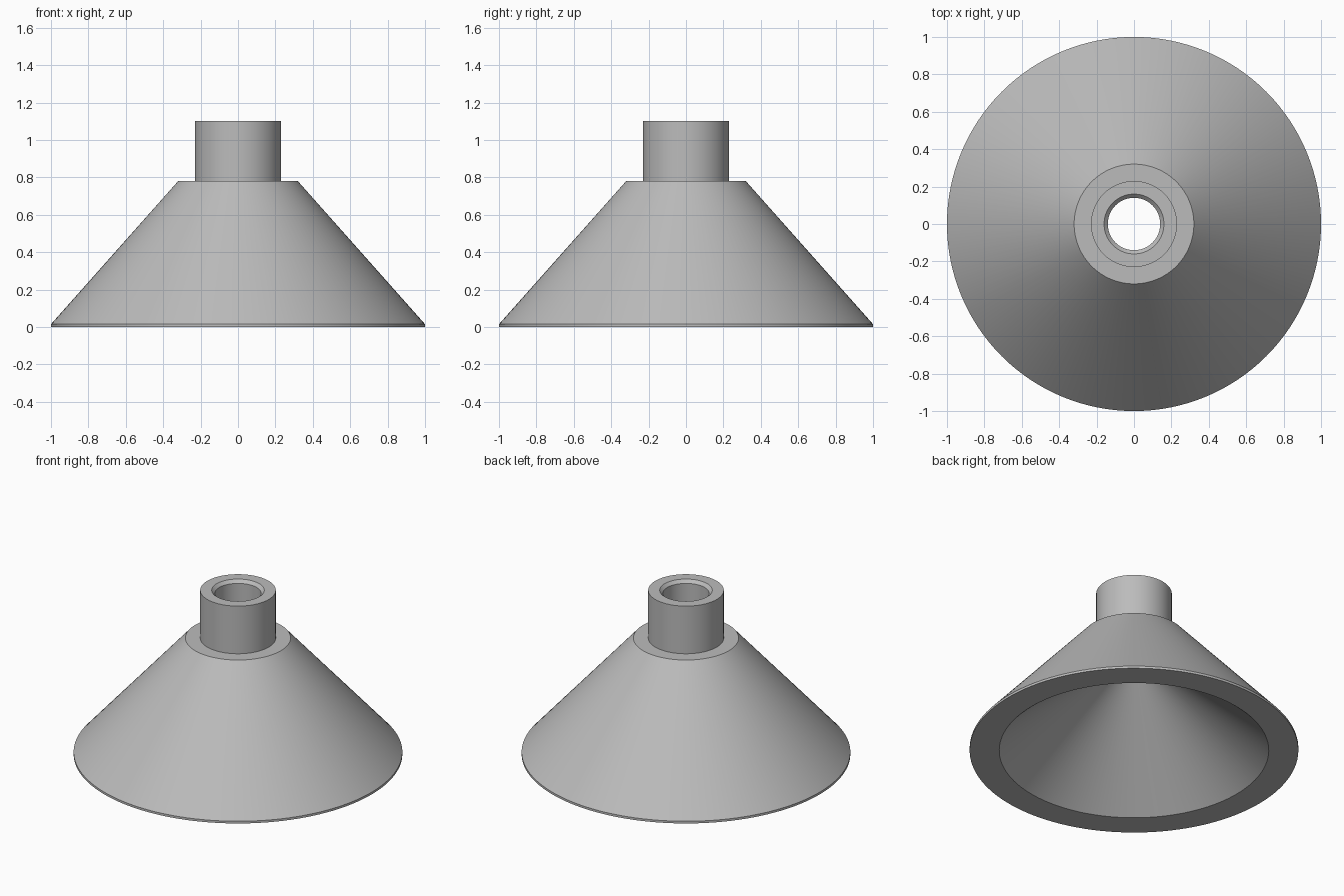
import bpy, bmesh, math

if "Cube" in bpy.data.objects:
    bpy.data.objects.remove(bpy.data.objects["Cube"])

SEGMENTS = 128

grey = bpy.data.materials.new("plain_grey")
grey.diffuse_color = (0.5, 0.5, 0.5, 1)
grey.use_nodes = True
grey.node_tree.nodes["Principled BSDF"].inputs["Base Color"].default_value = grey.diffuse_color


def lathe(name, profile, material):
    """Revolve a closed (radius, height) profile around the z axis."""
    bm = bmesh.new()
    rings = []
    for i in range(SEGMENTS):
        a = 2 * math.pi * i / SEGMENTS
        rings.append([bm.verts.new((r * math.cos(a), r * math.sin(a), z))
                      for r, z in profile])
    n = len(profile)
    for i in range(SEGMENTS):
        here, there = rings[i], rings[(i + 1) % SEGMENTS]
        for j in range(n):
            k = (j + 1) % n
            bm.faces.new((here[j], there[j], there[k], here[k]))
    bmesh.ops.recalc_face_normals(bm, faces=bm.faces)
    mesh = bpy.data.meshes.new(name)
    bm.to_mesh(mesh)
    bm.free()
    mesh.materials.append(material)
    obj = bpy.data.objects.new(name, mesh)
    bpy.context.collection.objects.link(obj)
    bpy.context.view_layer.objects.active = obj
    obj.select_set(True)
    bpy.ops.object.shade_smooth_by_angle(angle=math.radians(30))
    obj.select_set(False)
    return obj


# Hollow cone with a thin rim, flat shoulder, neck and chamfered bore
lathe("funnel_body", [
    (0.82, 0.0), (1.0, 0.0), (1.0, 0.015),      # flat base ring and rim
    (0.32, 0.78), (0.23, 0.78),                 # outer cone and shoulder
    (0.23, 1.10), (0.16, 1.10),                 # neck and its top
    (0.14, 1.08), (0.14, 0.57),                 # chamfer and bore
], grey)
